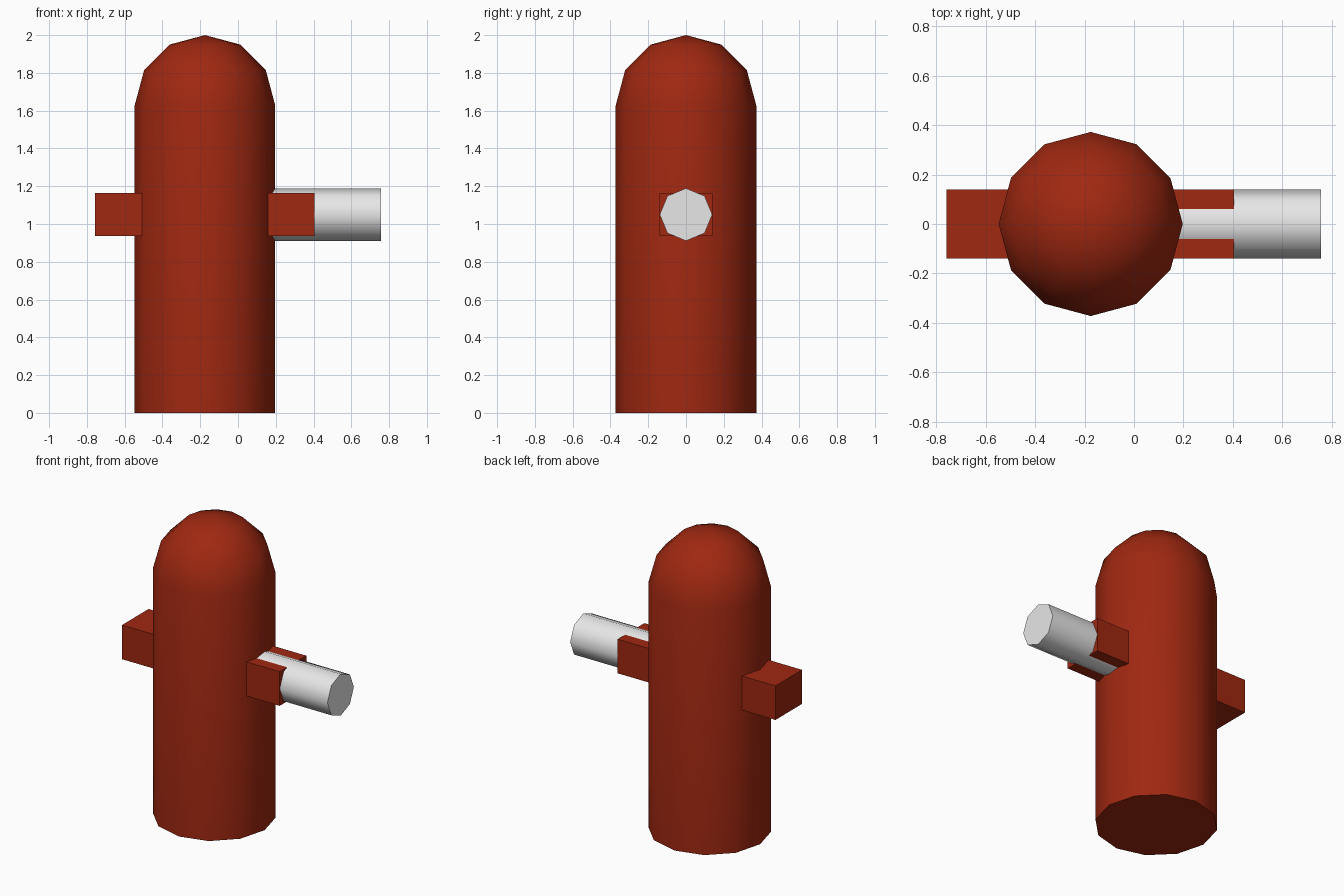
import bpy, bmesh, math
from mathutils import Matrix, Vector

cube = bpy.data.objects.get("Cube")
if cube:
    bpy.data.objects.remove(cube)


def material(name, rgb):
    mat = bpy.data.materials.new(name)
    mat.use_nodes = True
    mat.diffuse_color = (*rgb, 1)
    mat.node_tree.nodes["Principled BSDF"].inputs["Base Color"].default_value = (*rgb, 1)
    return mat


def finish(name, bm, mat):
    bmesh.ops.recalc_face_normals(bm, faces=bm.faces)
    mesh = bpy.data.meshes.new(name)
    bm.to_mesh(mesh)
    bm.free()
    mesh.materials.append(mat)
    obj = bpy.data.objects.new(name, mesh)
    bpy.context.collection.objects.link(obj)
    bpy.ops.object.select_all(action="DESELECT")
    obj.select_set(True)
    bpy.context.view_layer.objects.active = obj
    bpy.ops.object.shade_smooth_by_angle(angle=math.radians(60))
    return obj


red = material("brick red", (0.347, 0.021, 0.0055))
white = material("light grey", (0.8, 0.8, 0.8))

BODY_X, BODY_R, SIDES = -0.175, 0.372, 12
SHOULDER = 2 - BODY_R
ARM_Z = 1.05

# Body: twelve-sided column with a three-step dome
bm = bmesh.new()
rings = [(BODY_R, 0)]
for step in range(3):
    a = step * math.pi / 6
    rings.append((BODY_R * math.cos(a), SHOULDER + BODY_R * math.sin(a)))
loops = []
for r, z in rings:
    angles = [2 * math.pi * i / SIDES for i in range(SIDES)]
    loops.append([bm.verts.new((BODY_X + r * math.cos(a), r * math.sin(a), z)) for a in angles])
bm.faces.new(loops[0])
apex = bm.verts.new((BODY_X, 0, 2))
for i in range(SIDES):
    j = (i + 1) % SIDES
    for low, high in zip(loops, loops[1:]):
        bm.faces.new((low[i], low[j], high[j], high[i]))
    bm.faces.new((loops[-1][i], loops[-1][j], apex))
finish("body", bm, red)

# Crossbar: square beam through the body
bm = bmesh.new()
bmesh.ops.create_cube(bm, size=1)
bmesh.ops.scale(bm, vec=(1.162, 0.28, 0.227), verts=bm.verts)
bmesh.ops.translate(bm, vec=(-0.176, 0, ARM_Z), verts=bm.verts)
finish("crossbar", bm, red)

# Nozzle: octagonal tube along x, one corner pointing up
bm = bmesh.new()
bmesh.ops.create_cone(bm, cap_ends=True, segments=8, radius1=0.139, radius2=0.139, depth=0.756)
bmesh.ops.rotate(bm, verts=bm.verts, cent=Vector(), matrix=Matrix.Rotation(math.pi / 2, 3, "Y"))
bmesh.ops.translate(bm, vec=(0.378, 0, ARM_Z), verts=bm.verts)
finish("nozzle", bm, white)
